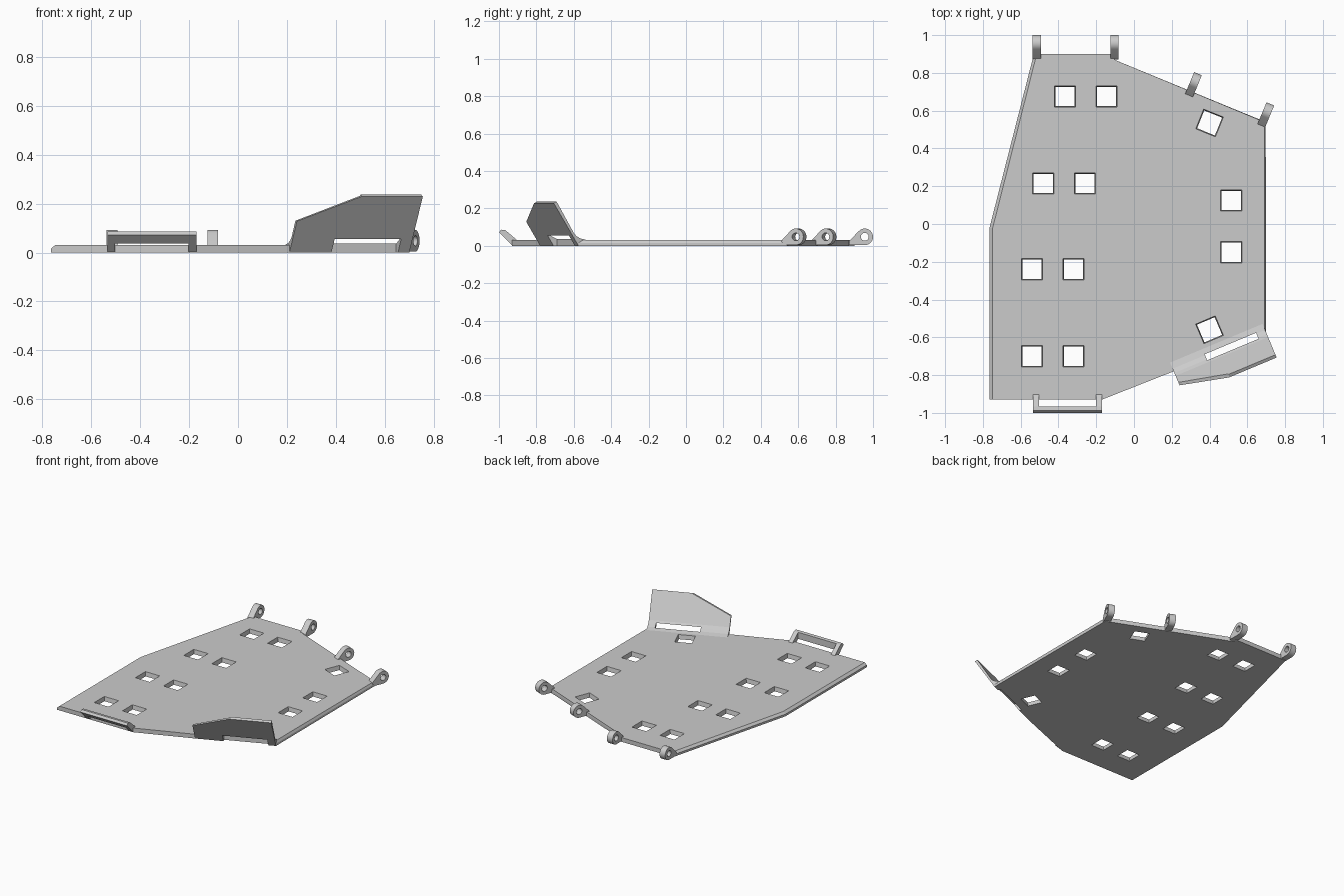
import bpy, bmesh
from math import cos, sin, pi, radians
from mathutils import Matrix, Vector

cube = bpy.data.objects.get("Cube")
if cube:
    bpy.data.objects.remove(cube)

grey = bpy.data.materials.new("light_grey")
grey.use_nodes = True
grey.diffuse_color = (0.6, 0.6, 0.6, 1)
grey.node_tree.nodes["Principled BSDF"].inputs["Base Color"].default_value = (0.6, 0.6, 0.6, 1)


def loft(name, rings):
    """Closed solid joining matching rings of points."""
    bm = bmesh.new()
    loops = [[bm.verts.new(p) for p in ring] for ring in rings]
    for low, high in zip(loops, loops[1:]):
        for i in range(len(low)):
            j = (i + 1) % len(low)
            bm.faces.new((low[i], low[j], high[j], high[i]))
    bm.faces.new(loops[0])
    bm.faces.new(loops[-1])
    bmesh.ops.recalc_face_normals(bm, faces=bm.faces)
    mesh = bpy.data.meshes.new(name)
    bm.to_mesh(mesh)
    bm.free()
    mesh.materials.append(grey)
    obj = bpy.data.objects.new(name, mesh)
    bpy.context.collection.objects.link(obj)
    return obj


def edge_frame(x, y, degrees):
    """Local x runs along a plate edge, local y points outward."""
    return Matrix.Translation((x, y, 0)) @ Matrix.Rotation(radians(degrees), 4, 'Z')


def prism(name, profile, start, end, frame):
    """Extrude an (outward, height) profile along an edge."""
    return loft(name, [[frame @ Vector((s, d, z)) for d, z in profile] for s in (start, end)])


def cut(target, cutters):
    """Subtract the cutters, bake the result and remove them."""
    for c in cutters:
        c.hide_render = True
        mod = target.modifiers.new("cut", 'BOOLEAN')
        mod.operation, mod.solver, mod.object = 'DIFFERENCE', 'EXACT', c
    graph = bpy.context.evaluated_depsgraph_get()
    mesh = bpy.data.meshes.new_from_object(target.evaluated_get(graph))
    target.modifiers.clear()
    target.data = mesh
    for c in cutters:
        bpy.data.objects.remove(c)


# Base plate, with bevelled left and right edges
T = 0.03
bottom = [(-.765, -.93), (-.17, -.93), (.21, -.78), (.7, -.575), (.697, .54),
          (-.1, .868), (-.12, .9), (-.53, .9), (-.765, -.02)]
top = [(-.748, -.93)] + bottom[1:3] + [(.69, -.575), (.69, .54)] + bottom[5:7] + [(-.515, .9), (-.748, -.02)]
plate = loft("base_plate", [[(x, y, 0) for x, y in bottom],
                            [(x, y, .015) for x, y in bottom],
                            [(x, y, T) for x, y in top]])

# Square windows through the plate, slightly tapered
windows = [(-.365, .675, 0), (-.145, .675, 0), (-.48, .215, 0), (-.26, .215, 0),
           (-.54, -.24, 0), (-.32, -.24, 0), (-.54, -.7, 0), (-.32, -.7, 0),
           (.515, .125, 0), (.515, -.15, 0), (.4, .535, -22), (.4, -.56, 23)]
cutters = []
for x, y, turn in windows:
    frame = edge_frame(x, y, turn)
    rings = [[frame @ Vector((sx * h, sy * h, z)) for sx, sy in ((-1, -1), (1, -1), (1, 1), (-1, 1))]
             for h, z in ((.049, -.01), (.058, T + .01))]
    cutters.append(loft("window_cutter", rings))

# Outward-leaning flap with a slot at its foot
flap_frame = edge_frame(.7, -.575, 22.7 + 180)
LENGTH = .531
flap = prism("angled_flap", [(0, 0), (.143, .228), (.127, .237), (.026, .067),
                             (.01, .05), (-.015, .038), (-.05, T)], 0, LENGTH, flap_frame)
corner = loft("corner_cutter", [[flap_frame @ Vector((s, d, z + .12 * (.1 - d)))
                                 for s, z in ((LENGTH - .262, .235), (LENGTH + .03, .113), (LENGTH + .03, .4),
                                              (LENGTH - .262, .4))]
                                for d in (-.1, .3)])


def slot_cutter():
    return prism("slot_cutter", [(-.02, -.02), (.2, -.02), (.2, .055), (-.02, .055)], .05, .345, flap_frame)


cut(flap, [corner, slot_cutter()])
cut(plate, cutters + [slot_cutter()])

# Hinge lugs along the back edges
EYE_Z, EYE_R, HOLE_R = .048, .044, .021
arc = [radians(-90 + 225 * i / 20) for i in range(21)]
lug_profile = [(-.085, .004)] + [(EYE_R * cos(a), EYE_Z + EYE_R * sin(a)) for a in arc] + [(-.08, T)]
hole = [(HOLE_R * cos(i * pi / 12), EYE_Z + HOLE_R * sin(i * pi / 12)) for i in range(24)]
lugs = [("left_back", .705, .595, -22.5), ("left_middle", .322, .755, -22.5),
        ("right_middle", -.103, .956, 0), ("right_back", -.515, .956, 0)]
for side, x, y, turn in lugs:
    frame = edge_frame(x, y, turn)
    lug = prism(side + "_hinge_lug", lug_profile, -.022, .022, frame)
    cut(lug, [prism("pin_cutter", hole, -.05, .05, frame)])
    bpy.ops.object.select_all(action='DESELECT')
    lug.select_set(True)
    bpy.context.view_layer.objects.active = lug
    bpy.ops.object.shade_smooth_by_angle(angle=radians(30))

# Front handle: two slanted arms and a bar
handle_frame = edge_frame(-.352, -.93, 180)
arm = [(0, .002), (.07, .072), (.058, .086), (.035, .083), (-.027, T)]
for side, s in (("left", -.182), ("right", .15)):
    prism(side + "_handle_arm", arm, s, s + .032, handle_frame)
prism("handle_bar", [(.035, .037), (.07, .072), (.058, .086), (.035, .083)], -.181, .181, handle_frame)
